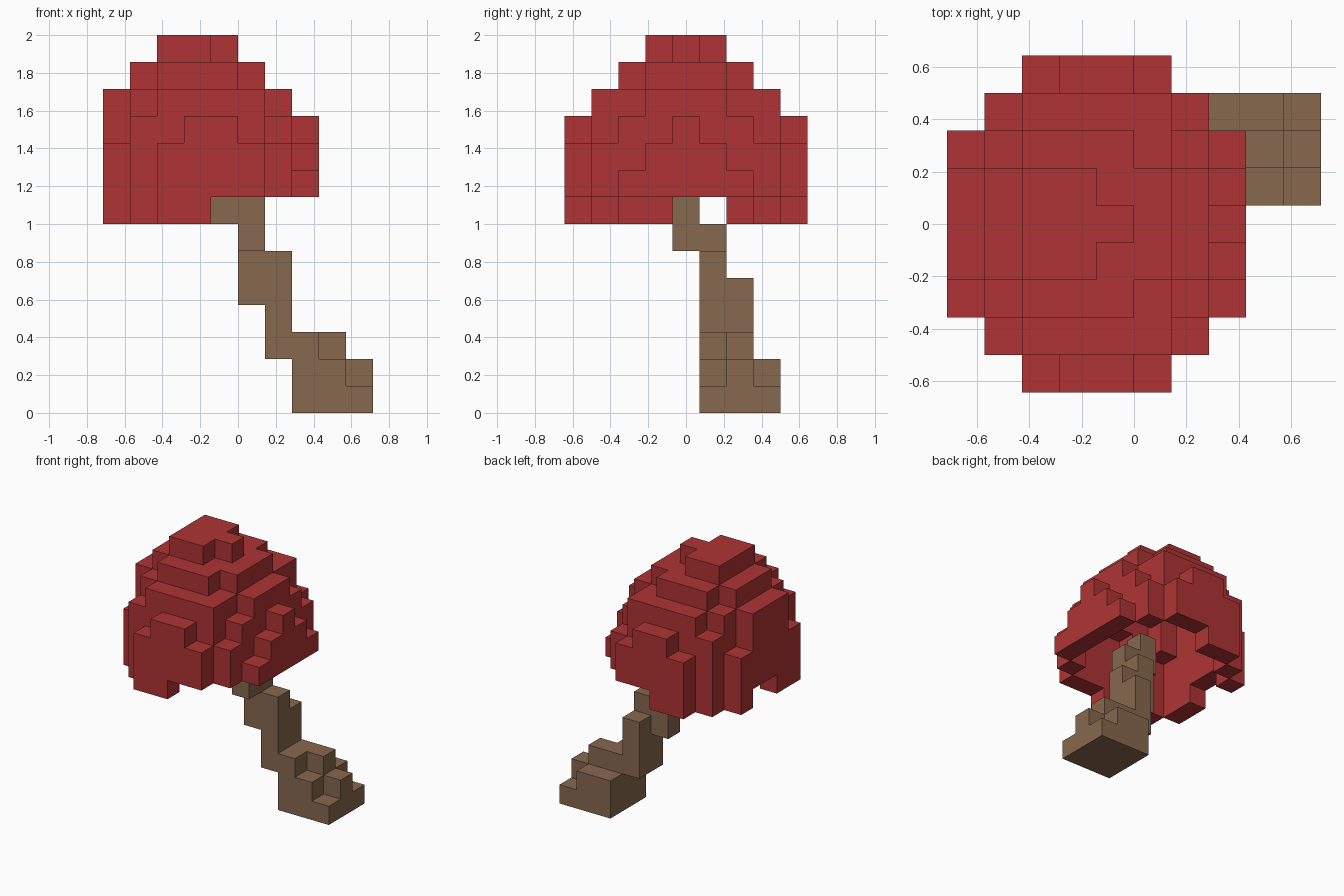
import bpy
import bmesh
from mathutils import Vector

cube = bpy.data.objects.get("Cube")
if cube:
    bpy.data.objects.remove(cube, do_unlink=True)

UNIT = 1 / 7                      # edge length of one block
MID_ROW = 4                       # row the crown mirrors about
SIDES = [Vector(d) for d in ((1, 0, 0), (-1, 0, 0), (0, 1, 0),
                             (0, -1, 0), (0, 0, 1), (0, 0, -1))]


def make_material(name, rgb):
    mat = bpy.data.materials.new(name)
    mat.use_nodes = True
    mat.diffuse_color = (*rgb, 1)
    mat.node_tree.nodes["Principled BSDF"].inputs["Base Color"].default_value = (*rgb, 1)
    return mat


def step(cell, d):
    return tuple(int(c + e) for c, e in zip(cell, d))


def build_blocks(name, cells, mat):
    """Skin a set of grid cells with only their outer faces."""
    bm = bmesh.new()
    for cell in sorted(cells):
        centre = Vector(cell) + Vector((0.5, 0.5, 0.5))
        for d in SIDES:
            if step(cell, d) in cells:
                continue
            u = Vector((d.y, d.z, d.x))
            v = d.cross(u)
            corners = [centre + (d + u * a + v * b) / 2
                       for a, b in ((-1, -1), (1, -1), (1, 1), (-1, 1))]
            bm.faces.new([bm.verts.new((p - Vector((5, 4.5, 0))) * UNIT)
                          for p in corners])
    bmesh.ops.remove_doubles(bm, verts=bm.verts, dist=UNIT / 100)
    mesh = bpy.data.meshes.new(name)
    bm.to_mesh(mesh)
    bm.free()
    mesh.materials.append(mat)
    obj = bpy.data.objects.new(name, mesh)
    bpy.context.collection.objects.link(obj)
    return obj


def box(x, y, z):
    """Cells of a box given by inclusive ranges."""
    return {(i, j, k) for i in range(x[0], x[1] + 1)
            for j in range(y[0], y[1] + 1) for k in range(z[0], z[1] + 1)}


# Crown: half width of each column per layer, top layer first
layers = ["..110", ".12221", "1233331", "13344320",
          "23444431", "23444432", "23444432"]
solid = set()
for drop, row in enumerate(layers):
    for i, mark in enumerate(row):
        if mark != ".":
            half = int(mark)
            solid |= box((i, i), (MID_ROW - half, MID_ROW + half), (13 - drop, 13 - drop))

# Hollow the crown to a one-block shell, open underneath
crown = {c for c in solid if any(step(c, d) not in solid for d in SIDES[:5])}
# The lowest layer hangs only on one side, with a gap
crown -= box((4, 7), (0, 8), (7, 7)) | box((0, 0), (4, 5), (7, 7))

# Trunk: stepped foot, then a leaning stem
trunk = box((7, 9), (5, 7), (0, 0))
trunk |= box((7, 8), (5, 7), (1, 1)) | {(9, 6, 1)}
trunk |= box((7, 7), (5, 6), (2, 2)) | {(8, 6, 2)}
trunk |= box((6, 6), (5, 6), (2, 4))
trunk |= box((5, 6), (5, 5), (4, 5))
trunk |= box((5, 5), (4, 5), (6, 6))
trunk |= box((4, 5), (4, 4), (7, 7)) | {(4, 4, 8)}

build_blocks("crown", crown, make_material("leaf red", (0.43, 0.034, 0.035)))
build_blocks("trunk", trunk, make_material("bark brown", (0.242, 0.138, 0.077)))
